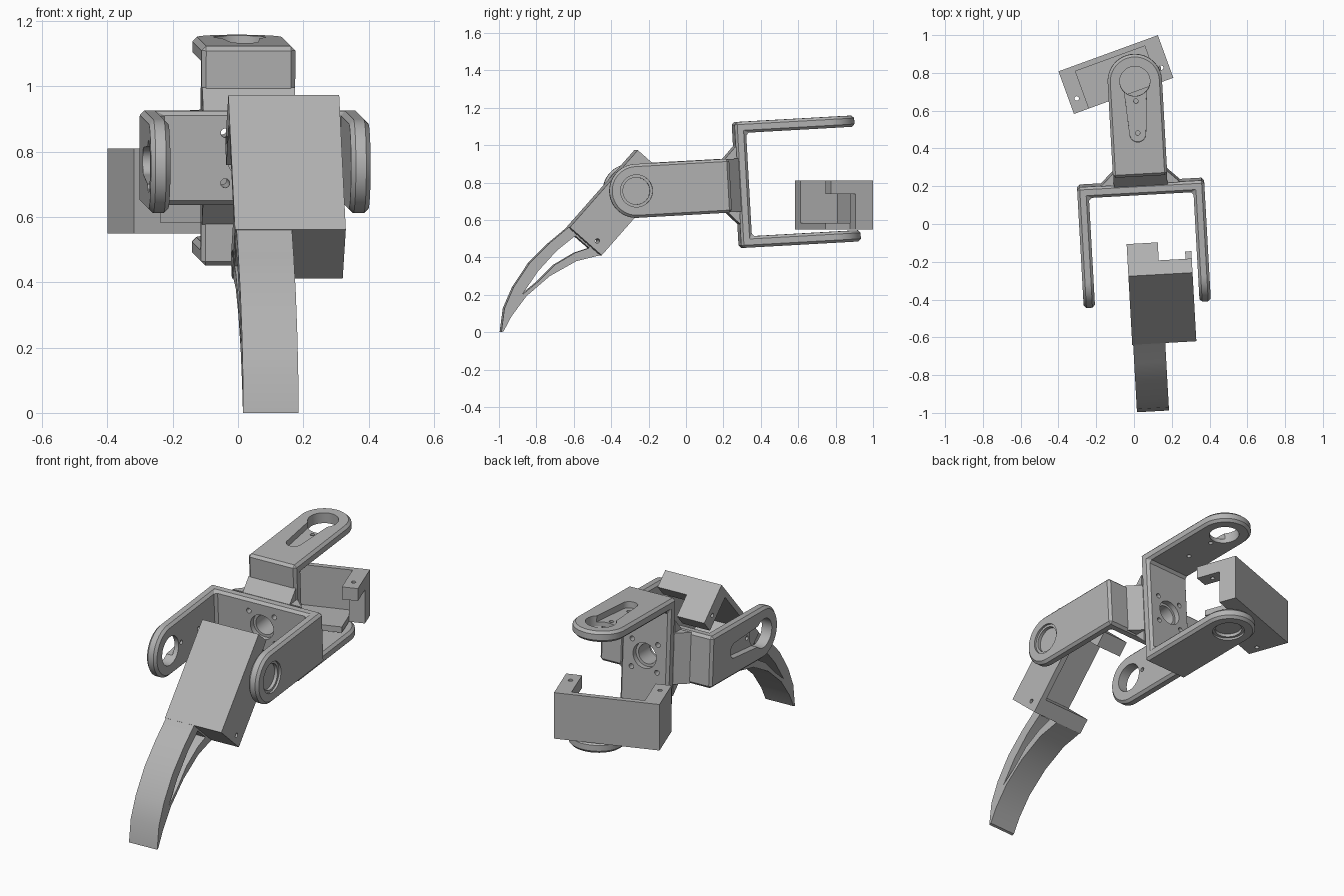
import bpy, bmesh, math
from mathutils import Matrix, Vector

if "Cube" in bpy.data.objects:
    bpy.data.objects.remove(bpy.data.objects["Cube"])

grey = bpy.data.materials.new("grey_plastic")
grey.diffuse_color = (0.45, 0.45, 0.45, 1)
grey.use_nodes = True
grey.node_tree.nodes["Principled BSDF"].inputs["Base Color"].default_value = grey.diffuse_color


def prism(name, pts, lo, hi, axis):
    """Extrude a 2D outline along an axis (0: yz outline, 1: zx, 2: xy)."""
    bm = bmesh.new()
    rings = []
    for h in (lo, hi):
        ring = []
        for a, b in pts:
            co = [0, 0, 0]
            co[axis], co[(axis + 1) % 3], co[(axis + 2) % 3] = h, a, b
            ring.append(bm.verts.new(co))
        rings.append(ring)
        bm.faces.new(ring)
    n = len(pts)
    for i in range(n):
        j = (i + 1) % n
        bm.faces.new((rings[0][i], rings[0][j], rings[1][j], rings[1][i]))
    bmesh.ops.recalc_face_normals(bm, faces=bm.faces)
    me = bpy.data.meshes.new(name)
    bm.to_mesh(me)
    bm.free()
    me.materials.append(grey)
    ob = bpy.data.objects.new(name, me)
    bpy.context.collection.objects.link(ob)
    return ob


def box(name, lo, hi):
    pts = [(lo[0], lo[1]), (hi[0], lo[1]), (hi[0], hi[1]), (lo[0], hi[1])]
    return prism(name, pts, lo[2], hi[2], 2)


def arc(a, b, r, start=0, end=360, n=40):
    steps = n if end - start == 360 else n + 1
    return [(a + r * math.cos(math.radians(start + (end - start) * i / n)),
             b + r * math.sin(math.radians(start + (end - start) * i / n)))
            for i in range(steps)]


def rod(a, b, r, lo, hi, axis, n=40):
    return prism("cutter", arc(a, b, r, n=n), lo, hi, axis)


def apply(ob, mod):
    bpy.context.view_layer.objects.active = ob
    bpy.ops.object.modifier_apply(modifier=mod.name)


def boolean(ob, other, op='DIFFERENCE'):
    mod = ob.modifiers.new("bool", 'BOOLEAN')
    mod.operation, mod.solver, mod.object = op, 'EXACT', other
    apply(ob, mod)
    bpy.data.objects.remove(other)


def place(ob, matrix):
    ob.data.transform(matrix)
    if matrix.determinant() < 0:
        ob.data.flip_normals()
    bpy.ops.object.select_all(action='DESELECT')
    ob.select_set(True)
    bpy.context.view_layer.objects.active = ob
    bpy.ops.object.shade_smooth_by_angle(angle=math.radians(20))


def frame(u, v, w, origin):
    m = Matrix((u, v, w)).transposed().to_4x4()
    m.translation = Vector(origin)
    return m


def drill_plate(ob):
    # central bore with counterbores and four screw holes
    boolean(ob, rod(0, 0, 0.055, -0.2, 0.2, 1))
    for s in (-1, 1):
        boolean(ob, rod(0, 0, 0.07, s * 0.055, s * 0.2, 1))
        for t in (-1, 1):
            boolean(ob, rod(0.077 * s, 0.077 * t, 0.014, -0.2, 0.2, 1, 16))


def bracket(name):
    """U bracket opening to -y, horn arm at -x and bearing arm at +x."""
    o, i, c = 0.337, 0.277, -0.53
    u = [(-o, -0.025), (-o, -0.8), (-i, -0.8), (-i, -0.085),
         (i, -0.085), (i, -0.8), (o, -0.8), (o, -0.025)]
    ob = prism(name, u, -0.3, 0.3, 2)
    outline = [(0.1, 0.144)] + arc(c, 0, 0.144, 90, 270, 28) + [(0.1, -0.144)]
    boolean(ob, prism("cutter", outline, -0.5, 0.5, 0), 'INTERSECT')
    bev = ob.modifiers.new("bevel", 'BEVEL')
    bev.width, bev.segments = 0.014, 1
    bev.limit_method, bev.angle_limit = 'ANGLE', math.radians(40)
    bev.use_clamp_overlap = False
    apply(ob, bev)
    # horn arm: through hole, tapered pocket, two screw holes
    boolean(ob, rod(c, 0, 0.08, -0.5, -0.2, 0))
    slot = [(c, 0.062), (c, -0.062)] + arc(c + 0.28, 0, 0.042, -90, 90, 16)
    boolean(ob, prism("cutter", slot, -0.5, -o + 0.035, 0))
    for d in (0.106, 0.276):
        boolean(ob, rod(c + d, 0, 0.012, -0.5, -0.2, 0, 16))
    # bearing arm: stepped blind recess
    boolean(ob, rod(c, 0, 0.086, o - 0.012, 0.5, 0))
    boolean(ob, rod(c, 0, 0.072, o - 0.03, 0.5, 0))
    drill_plate(ob)
    return ob


def holder(name, L, D, W, tab):
    """Open motor holder: u length, v depth, w width; the tab end is at u = L."""
    t = 0.085
    ob = box(name, (0, 0, 0), (L, D, W))
    boolean(ob, box("cutter", (t, 0.03, 0.033), (L - t, 1, 1)))
    boolean(ob, box("cutter", (L - t, 0.1, -1), (L + 1, 1, W - tab)))
    for u in (t / 2, L - t / 2):
        boolean(ob, rod(u, D * 0.7, 0.012, -0.1, W + 0.1, 2, 16))
    return ob


# two crossed brackets, slightly yawed and pitched
yaw = Matrix.Rotation(math.radians(3.2), 4, 'Z')
joint = Matrix.Translation((0.033, 0.245, 0.785)) @ yaw @ Matrix.Rotation(math.radians(3.2), 4, 'X')
turn = frame((0, 0, -1), (0, -1, 0), (-1, 0, 0), (0, 0, 0))
place(bracket("front_bracket"), joint)
place(bracket("rear_bracket"), joint @ turn)

# tapered hub joining the bracket plates
taper = [(-0.21, -0.027), (0.21, -0.027), (0.144, 0.036), (-0.144, 0.036)]
hub = prism("bracket_hub", taper, -0.142, 0.142, 2)
other = prism("cutter", taper, -0.142, 0.142, 2)
other.data.transform(turn)
boolean(hub, other, 'UNION')
drill_plate(hub)
place(hub, joint)

# rear motor holder, turned about the vertical axis
c, s = math.cos(math.radians(20)), math.sin(math.radians(20))
place(holder("rear_motor_holder", 0.56, 0.24, 0.26, 0.07),
      frame((c, s, 0), (s, -c, 0), (0, 0, 1), (-0.4, 0.808, 0.55)))

# leg motor holder, leaning forward
place(holder("leg_motor_holder", 0.55, 0.227, 0.34, 0.165),
      yaw @ frame((0, 0.661, 0.75), (0, 0.75, -0.661), (-1, 0, 0),
                  (0.295, -0.638, 0.561)))

# curved claw foot with an open middle
outer = [(-0.616, 0.583), (-0.636, 0.561), (-0.738, 0.476), (-0.845, 0.369),
         (-0.93, 0.241), (-0.979, 0.128), (-0.996, 0.0), (-0.984, 0.005),
         (-0.941, 0.086), (-0.861, 0.193), (-0.738, 0.299), (-0.594, 0.38),
         (-0.468, 0.411), (-0.448, 0.434)]
gap = [(-0.6, 0.515), (-0.7, 0.435), (-0.8, 0.325), (-0.885, 0.2),
       (-0.8, 0.27), (-0.71, 0.36), (-0.6, 0.425), (-0.525, 0.45)]
claw = prism("claw_foot", outer, -0.04, 0.13, 0)
boolean(claw, prism("cutter", gap, -0.5, 0.5, 0))
place(claw, yaw)
